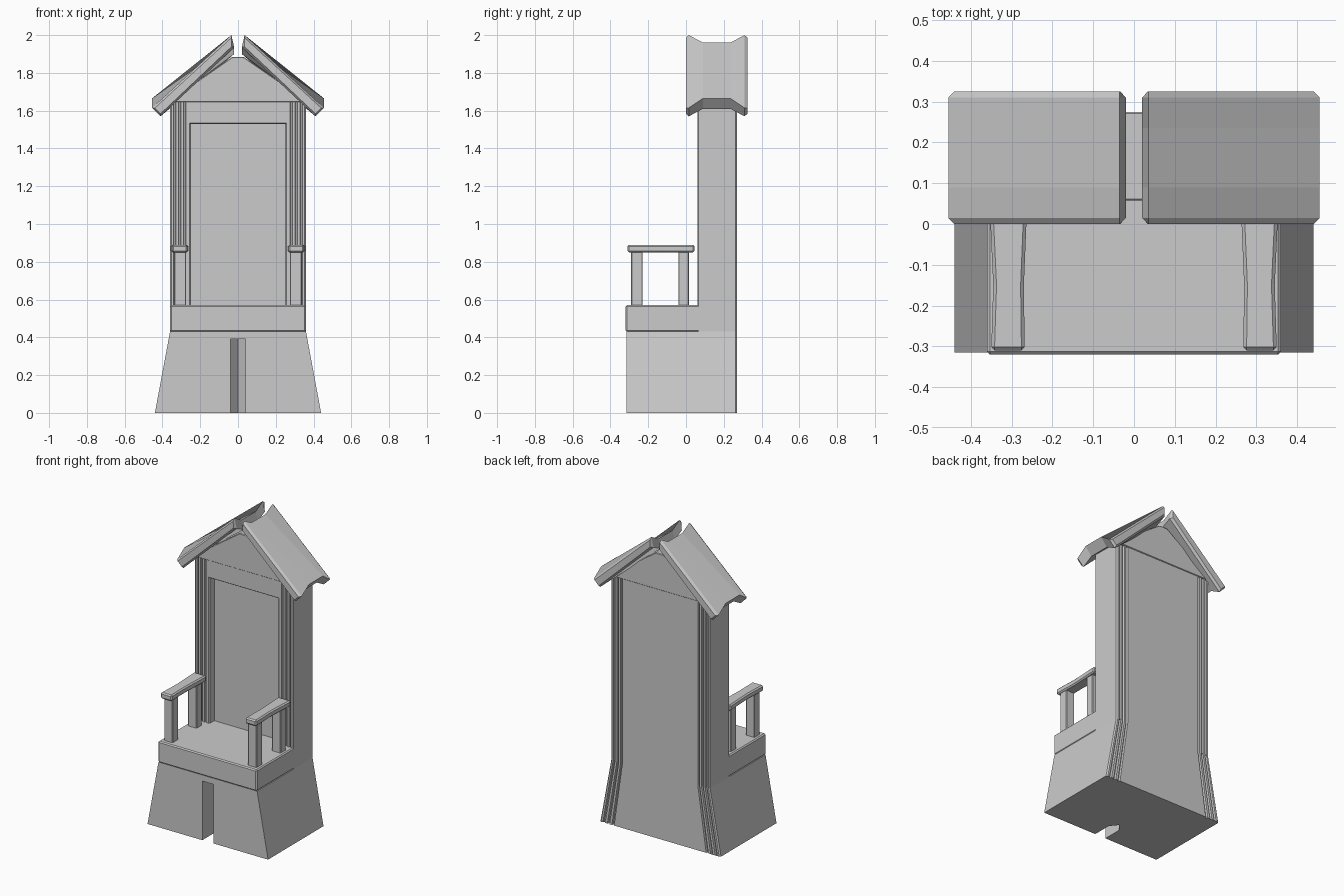
import bpy, bmesh

if "Cube" in bpy.data.objects:
    bpy.data.objects.remove(bpy.data.objects["Cube"])


def loft(name, rings, bevel=0.0):
    """Closed solid through a list of equal-length point rings."""
    bm = bmesh.new()
    rows = [[bm.verts.new(p) for p in ring] for ring in rings]
    n = len(rows[0])
    for a, b in zip(rows, rows[1:]):
        for i in range(n):
            j = (i + 1) % n
            bm.faces.new((a[i], a[j], b[j], b[i]))
    caps = [bm.faces.new(rows[0]), bm.faces.new(rows[-1])]
    bmesh.ops.triangulate(bm, faces=[f for f in caps if len(f.verts) > 4])
    bmesh.ops.recalc_face_normals(bm, faces=bm.faces)
    mesh = bpy.data.meshes.new(name)
    bm.to_mesh(mesh)
    bm.free()
    ob = bpy.data.objects.new(name, mesh)
    bpy.context.collection.objects.link(ob)
    if bevel:
        m = ob.modifiers.new("Bevel", "BEVEL")
        m.width = bevel
        m.segments = 1
    return ob


def box(name, x0, x1, y0, y1, z0, z1, bevel=0.0):
    plan = [(x0, y0), (x1, y0), (x1, y1), (x0, y1)]
    return loft(name, [[(x, y, z) for x, y in plan] for z in (z0, z1)], bevel)


def flutes(y, depth):
    """Half-plan points of a fluted corner, running outwards in x."""
    pts = []
    for a, b in ((0.275, 0.288), (0.302, 0.315), (0.329, 0.342)):
        pts += [(a, y), (a + 0.003, y + depth), (b - 0.003, y + depth), (b, y)]
    return pts


def mirrored(half):
    return half + [(-x, y) for x, y in reversed(half)]


back_corner = [(0.36, 0.263), (0.353, 0.27)] + flutes(0.27, -0.012)[::-1]

# Flared base with fluted rear corners and a front slot
base_plan = mirrored([(0.36, -0.315)] + back_corner)
base = loft("base", [[(x * s, y, z) for x, y in base_plan]
                     for s, z in ((0.44 / 0.36, 0), (1, 0.43))])
slot_plan = [(-0.04, -0.4), (0.04, -0.4), (0.04, -0.19), (0, -0.14), (-0.04, -0.19)]
slot = loft("slot_cutter", [[(x, y, z) for x, y in slot_plan] for z in (-0.1, 0.39)])
slot.hide_render = True
slot.hide_viewport = True
cut = base.modifiers.new("Slot", "BOOLEAN")
cut.object = slot
cut.solver = "EXACT"

# Seat slab
box("seat", -0.36, 0.36, -0.32, 0.15, 0.43, 0.57, 0.007)

# Tall backrest with recessed panel and fluted pillars
back_plan = mirrored([(0.25, 0.11), (0.25, 0.067), (0.257, 0.06)] + flutes(0.06, 0.012)
                     + [(0.353, 0.06), (0.36, 0.067)] + back_corner)
loft("backrest", [[(x, y, z) for x, y in back_plan] for z in (0.43, 1.65)])
box("panel_header", -0.265, 0.265, 0.06, 0.2, 1.53, 1.66, 0.004)

# Gable under the roof
gable = [(-0.355, 1.645), (0.355, 1.645), (0.355, 1.66), (0.03, 1.885),
         (-0.03, 1.885), (-0.355, 1.66)]
loft("gable", [[(x, y, z) for x, z in gable] for y in (0.057, 0.275)], 0.004)

# Roof slabs, whose pitch is steeper at the front and rear edges
edge = [(0.035, 2.0), (0.02, 1.935), (0.41, 1.57), (0.455, 1.615)]
middle = [(0.035, 1.96), (0.02, 1.90), (0.41, 1.61), (0.455, 1.665)]
cx = sum(p[0] for p in edge) / 4
cz = sum(p[1] for p in edge) / 4
end = []
for (x, z), (nx, nz) in zip(edge, ((0, -1), (1, 0.3), (0, 1), (-1, -0.1))):
    end.append((x + nx * 0.014, z + nz * 0.014))
sections = [(0.0, end), (0.015, edge), (0.09, middle), (0.235, middle),
            (0.31, edge), (0.325, end)]
for side, s in (("right", 1), ("left", -1)):
    loft("roof_" + side, [[(s * x, y, z) for x, z in sec] for y, sec in sections])

    # Armrest rail on two posts
    rail = [(-0.31, 0.268, 0.35), (-0.15, 0.27, 0.345), (0.045, 0.262, 0.354)]
    loft("arm_rail_" + side, [[(s * a, y, 0.85), (s * b, y, 0.85), (s * b, y, 0.89),
                               (s * a, y, 0.89)] for y, a, b in rail], 0.008)
    for part, y0, y1 in (("front", -0.29, -0.23), ("rear", -0.04, 0.015)):
        xs = sorted((s * 0.275, s * 0.338))
        box(f"arm_post_{part}_{side}", xs[0], xs[1], y0, y1, 0.56, 0.86, 0.004)
